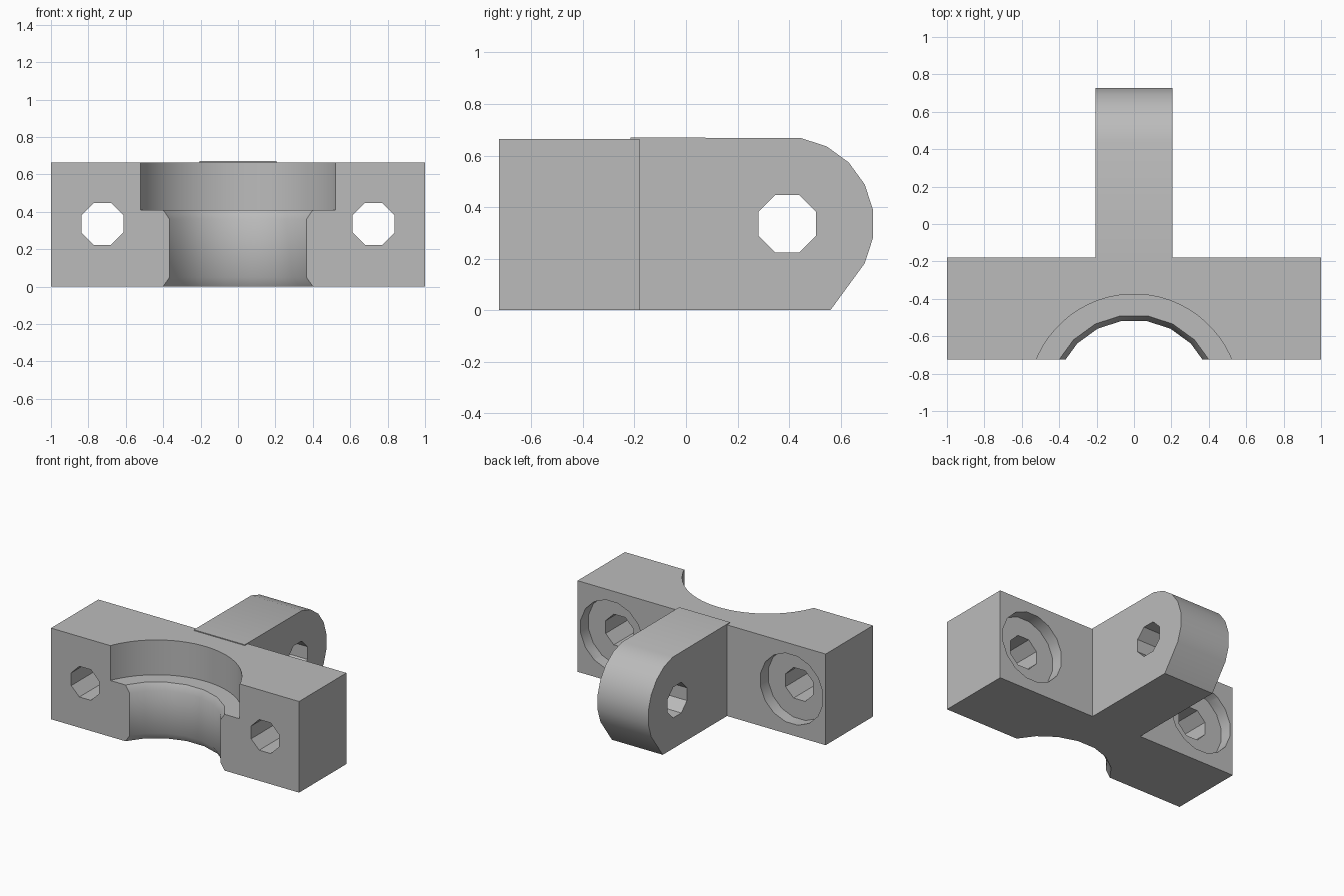
import bpy, bmesh, math
from mathutils import Matrix, Vector

default = bpy.data.objects.get("Cube")
if default:
    bpy.data.objects.remove(default, do_unlink=True)

grey = bpy.data.materials.new("plain grey")
grey.use_nodes = True
colour = (0.5, 0.5, 0.5, 1)
grey.diffuse_color = colour
grey.node_tree.nodes["Principled BSDF"].inputs["Base Color"].default_value = colour


def make_object(name, bm):
    bmesh.ops.recalc_face_normals(bm, faces=bm.faces)
    mesh = bpy.data.meshes.new(name)
    bm.to_mesh(mesh)
    bm.free()
    mesh.materials.append(grey)
    obj = bpy.data.objects.new(name, mesh)
    bpy.context.collection.objects.link(obj)
    return obj


def prism(name, outline, offset):
    """Extrude a planar outline along an offset."""
    bm = bmesh.new()
    face = bm.faces.new([bm.verts.new(p) for p in outline])
    top = bmesh.ops.extrude_face_region(bm, geom=[face])
    verts = [v for v in top["geom"] if isinstance(v, bmesh.types.BMVert)]
    bmesh.ops.translate(bm, verts=verts, vec=offset)
    return make_object(name, bm)


def rod(name, sides, radius, length, centre, axis):
    """Cylinder along x or y, with a flat facing each quarter."""
    bm = bmesh.new()
    bmesh.ops.create_cone(bm, cap_ends=True, segments=sides, radius1=radius,
                          radius2=radius, depth=length)
    spin = Matrix.Rotation(math.pi / sides, 4, "Z")
    tilt = Vector((0, 0, 1)).rotation_difference(axis).to_matrix().to_4x4()
    bm.transform(Matrix.Translation(centre) @ tilt @ spin)
    return make_object(name, bm)


def lathe(name, profile, sides, centre_y):
    """Stack rings of (radius, height) into a closed turned solid."""
    bm = bmesh.new()
    rings = []
    for radius, z in profile:
        angles = [2 * math.pi * (i + 0.5) / sides for i in range(sides)]
        rings.append([bm.verts.new((radius * math.sin(a), centre_y + radius * math.cos(a), z))
                      for a in angles])
    for low, high in zip(rings, rings[1:]):
        for i in range(sides):
            j = (i + 1) % sides
            bm.faces.new((low[i], low[j], high[j], high[i]))
    bm.faces.new(rings[0])
    bm.faces.new(rings[-1])
    return make_object(name, bm)


def combine(target, tool, operation):
    """Apply a boolean and discard the tool."""
    tool.hide_render = True
    mod = target.modifiers.new("cut", "BOOLEAN")
    mod.object, mod.operation, mod.solver = tool, operation, "EXACT"
    bpy.context.view_layer.objects.active = target
    bpy.ops.object.modifier_apply(modifier=mod.name)
    bpy.data.objects.remove(tool, do_unlink=True)


mid_z = 0.335
back_y = -0.18

# Clamp block
block = prism("clamp_bracket", [(-1, -0.725, 0), (1, -0.725, 0), (1, back_y, 0), (-1, back_y, 0)],
              (0, 0, 0.664))

# Rear lug with rounded nose
nose_y, nose_r = 0.393, 0.337
nose = [(nose_y + nose_r * math.cos(math.radians(a)), mid_z + nose_r * math.sin(math.radians(a)))
        for a in range(-27, 82, 18)]
outline = [(-0.215, 0), (0.56, 0)] + nose + [(-0.215, 0.67)]
lug = prism("lug", [(-0.205, y, z) for y, z in outline], (0.41, 0, 0))
combine(block, lug, "UNION")

# Half bore with chamfered throat and wide upper seat
throat = [(0.473, -0.03), (0.457, 0), (0.429, 0.05), (0.429, 0.36), (0.457, 0.41), (0.457, 0.5)]
combine(block, lathe("throat_cutter", throat, 20, -0.942), "DIFFERENCE")
combine(block, lathe("seat_cutter", [(0.565, 0.41), (0.565, 0.8)], 64, -0.94), "DIFFERENCE")

# Bolt holes with counterbores at the back, and the lug pin hole
for side in (-1, 1):
    x = side * 0.725
    combine(block, rod("bolt_cutter", 8, 0.121, 2, (x, -0.5, mid_z), Vector((0, 1, 0))), "DIFFERENCE")
    combine(block, rod("counterbore_cutter", 16, 0.255, 0.18, (x, back_y, mid_z), Vector((0, 1, 0))),
            "DIFFERENCE")
combine(block, rod("pin_cutter", 8, 0.121, 1, (0, nose_y, mid_z), Vector((1, 0, 0))), "DIFFERENCE")

bpy.ops.object.select_all(action="DESELECT")
block.select_set(True)
bpy.context.view_layer.objects.active = block
bpy.ops.object.shade_smooth_by_angle(angle=math.radians(32))
